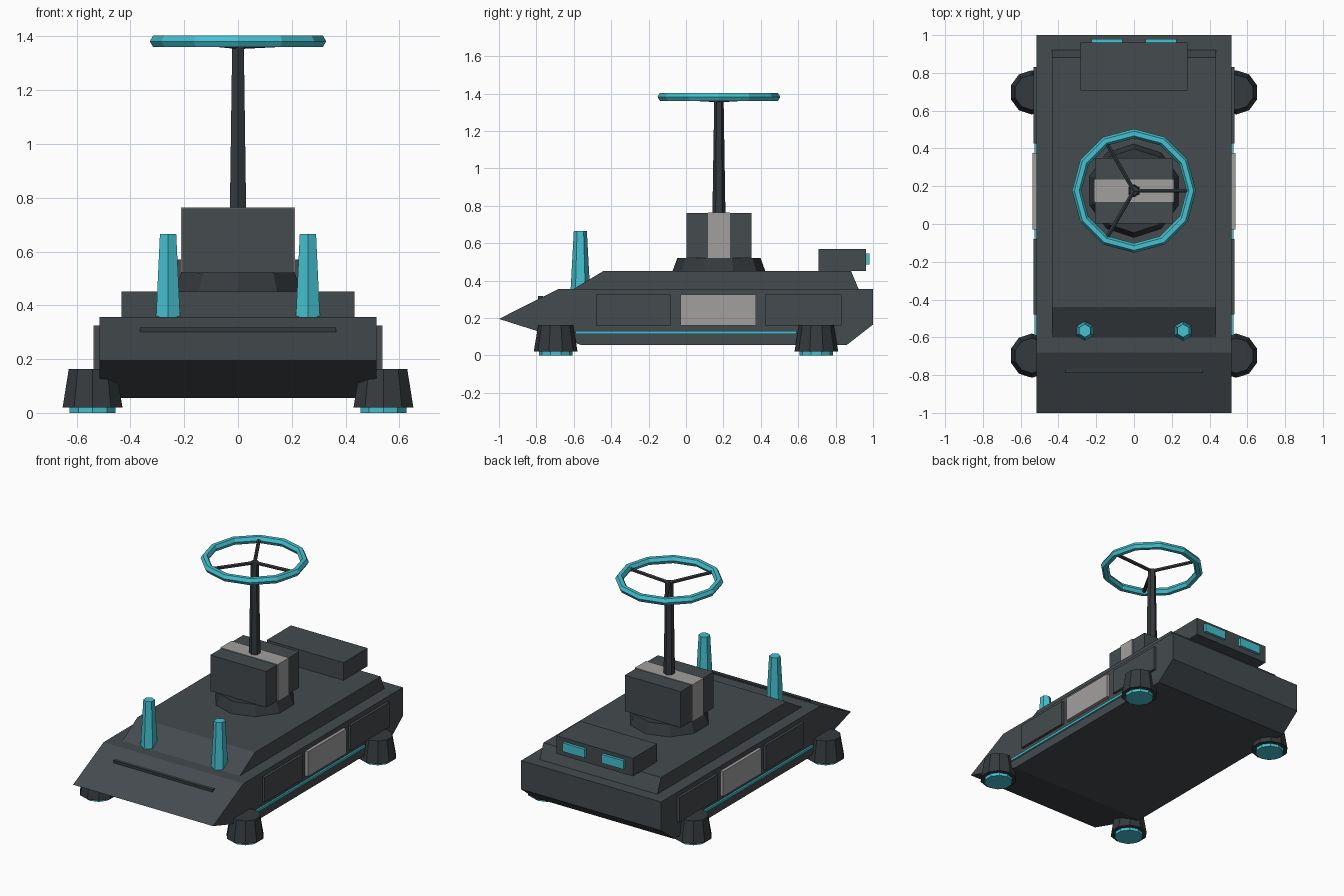
import bpy, bmesh, math
from mathutils import Vector

if "Cube" in bpy.data.objects:
    bpy.data.objects.remove(bpy.data.objects["Cube"])


def material(name, rgb):
    m = bpy.data.materials.new(name)
    m.diffuse_color = (*rgb, 1)
    m.use_nodes = True
    m.node_tree.nodes["Principled BSDF"].inputs["Base Color"].default_value = m.diffuse_color
    return m


HULL = material("hull grey", (0.058, 0.069, 0.077))
DARK = material("dark grey", (0.036, 0.042, 0.046))
LIGHT = material("light grey", (0.36, 0.35, 0.345))
CYAN = material("cyan", (0.06, 0.53, 0.63))


def finish(name, bm, mat):
    bmesh.ops.recalc_face_normals(bm, faces=bm.faces)
    me = bpy.data.meshes.new(name)
    bm.to_mesh(me)
    bm.free()
    me.materials.append(mat)
    ob = bpy.data.objects.new(name, me)
    bpy.context.collection.objects.link(ob)
    return ob


def extrude_profile(name, pts, half, mat):
    """Side profile of (y, z) points extruded across x."""
    bm = bmesh.new()
    a = [bm.verts.new((-half, y, z)) for y, z in pts]
    b = [bm.verts.new((half, y, z)) for y, z in pts]
    bm.faces.new(a)
    bm.faces.new(b)
    n = len(pts)
    for i in range(n):
        j = (i + 1) % n
        bm.faces.new((a[i], a[j], b[j], b[i]))
    return finish(name, bm, mat)


def box(name, x, y, z, mat):
    return extrude_at(name, x, y, z, mat)


def extrude_at(name, x, y, z, mat):
    bm = bmesh.new()
    bmesh.ops.create_cube(bm, size=1)
    for v in bm.verts:
        v.co = [lo + (c + 0.5) * (hi - lo) for c, (lo, hi) in zip(v.co, (x, y, z))]
    return finish(name, bm, mat)


def frustum(name, p, q, r1, r2, sides, mat):
    """Tapered prism from p to q, with a corner facing the y axis when upright."""
    p, q = Vector(p), Vector(q)
    d = q - p
    bm = bmesh.new()
    bmesh.ops.create_cone(bm, cap_ends=True, segments=sides,
                          radius1=r1, radius2=r2, depth=d.length)
    upright = abs(d.x) + abs(d.y) < 1e-6
    rot = d.to_track_quat('Z', 'Y')
    spin = math.pi / 2 if sides % 4 == 2 else 0
    for v in bm.verts:
        c = v.co.copy()
        if upright:
            # place corners on the y axis
            a = math.atan2(c.y, c.x) + OFFSET
            r = math.hypot(c.x, c.y)
            c = Vector((r * math.cos(a), r * math.sin(a), c.z))
        else:
            c = rot @ c
        v.co = c + (p + q) / 2
    return finish(name, bm, mat)


# create_cone may start on x or y: measure it once
probe = bmesh.new()
bmesh.ops.create_cone(probe, cap_ends=True, segments=6, radius1=1, radius2=1, depth=1)
OFFSET = 0 if any(abs(v.co.x) < 1e-3 for v in probe.verts) else math.pi / 2
probe.free()

# Hull and raised deck
extrude_profile("hull", [(-1, 0.195), (-0.68, 0.356), (1, 0.356), (1, 0.165),
                         (0.86, 0.056), (-0.56, 0.056)], 0.516, HULL)
extrude_profile("deck", [(-0.61, 0.35), (-0.44, 0.452), (0.882, 0.452),
                         (0.925, 0.35)], 0.434, HULL)
box("nose_bar", (-0.365, 0.365), (-0.79, -0.765), (0.295, 0.318), DARK)

for s, side in ((-1, "left"), (1, "right")):
    def span(a, b):
        return tuple(sorted((s * a, s * b)))

    # Side panels and light strip
    box(f"front_panel_{side}", span(0.5, 0.533), (-0.48, -0.08), (0.16, 0.325), HULL)
    box(f"middle_panel_{side}", span(0.5, 0.537), (-0.03, 0.375), (0.16, 0.325), LIGHT)
    box(f"rear_panel_{side}", span(0.5, 0.533), (0.425, 0.832), (0.16, 0.325), HULL)
    box(f"side_strip_{side}", span(0.5, 0.527), (-0.59, 0.59), (0.115, 0.131), CYAN)

    # Hover pods at the corners
    for y, end in ((-0.697, "front"), (0.697, "rear")):
        x = s * 0.541
        frustum(f"pod_{end}_{side}", (x, y, 0.02), (x, y, 0.163), 0.117, 0.093, 10, DARK)
        frustum(f"pod_glow_{end}_{side}", (x, y, 0), (x, y, 0.03), 0.09, 0.09, 10, CYAN)

    # Front posts and rear lamps
    frustum(f"front_post_{side}", (s * 0.26, -0.565, 0.35), (s * 0.26, -0.565, 0.665),
            0.052, 0.035, 6, CYAN)
    box(f"rear_lamp_{side}", span(0.062, 0.225), (0.95, 0.98), (0.487, 0.545), CYAN)

# Rear equipment box
box("rear_box", (-0.283, 0.283), (0.708, 0.962), (0.45, 0.57), HULL)

# Turret: base, housing, band
CY = 0.176
frustum("turret_base", (0, CY, 0.445), (0, CY, 0.522), 0.25, 0.222, 10, DARK)
box("turret_box", (-0.206, 0.206), (CY - 0.174, CY + 0.174), (0.52, 0.76), HULL)
box("turret_band", (-0.212, 0.212), (CY - 0.059, CY + 0.059), (0.521, 0.764), LIGHT)

# Column, spokes and ring
frustum("column", (0, CY, 0.75), (0, CY, 1.372), 0.035, 0.025, 6, DARK)
for i in range(3):
    a = math.tau * i / 3
    frustum(f"spoke_{i + 1}", (0, CY, 1.365),
            (0.3 * math.cos(a), CY + 0.3 * math.sin(a), 1.38), 0.012, 0.012, 6, DARK)
bpy.ops.mesh.primitive_torus_add(major_segments=12, minor_segments=6, major_radius=0.303,
                                 minor_radius=0.025, location=(0, CY, 1.382))
ring = bpy.context.object
ring.name = "ring"
ring.data.materials.append(CYAN)
for p in ring.data.polygons:
    p.use_smooth = False
